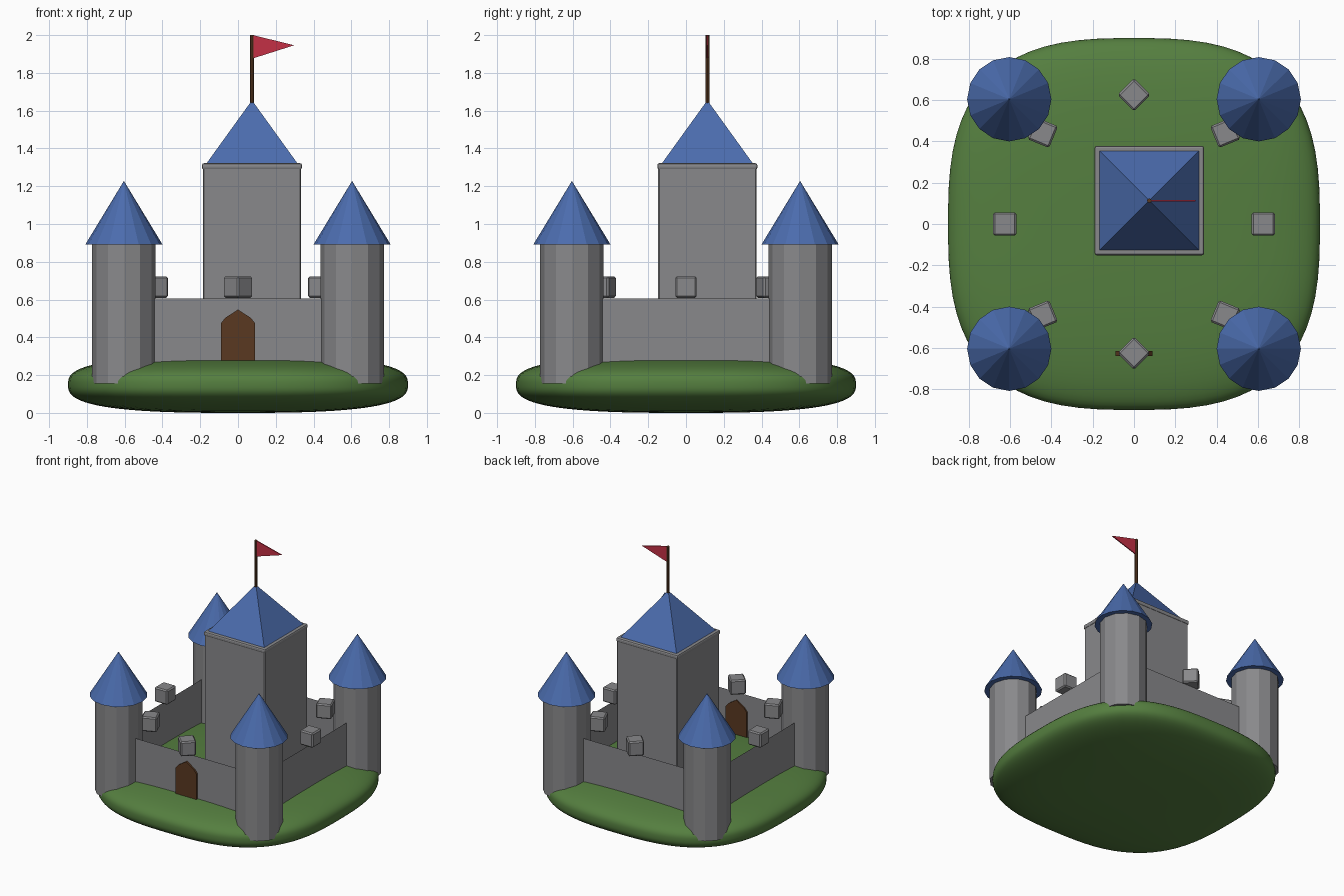
import bpy, bmesh
from math import pi, cos, sin, sqrt
from mathutils import Matrix

if "Cube" in bpy.data.objects:
    bpy.data.objects.remove(bpy.data.objects["Cube"])


def material(name, rgb):
    m = bpy.data.materials.new(name)
    m.diffuse_color = (*rgb, 1)
    m.use_nodes = True
    m.node_tree.nodes["Principled BSDF"].inputs["Base Color"].default_value = m.diffuse_color
    return m


GREEN = material("grass", (0.09, 0.21, 0.05))
BLUE = material("roof_blue", (0.07, 0.15, 0.42))
BROWN = material("wood", (0.10, 0.04, 0.015))
RED = material("flag_red", (0.55, 0.03, 0.06))
STONE = material("stone", (0.25, 0.25, 0.26))


def finish(name, bm, mat, bevel=0, segments=1):
    me = bpy.data.meshes.new(name)
    bmesh.ops.recalc_face_normals(bm, faces=bm.faces)
    bm.to_mesh(me)
    bm.free()
    ob = bpy.data.objects.new(name, me)
    bpy.context.collection.objects.link(ob)
    me.materials.append(mat)
    if bevel:
        b = ob.modifiers.new("bevel", 'BEVEL')
        b.width, b.segments = bevel, segments
    return ob


def cone(name, x, y, z0, z1, r0, r1, sides, mat, turn=0.0, caps=True):
    bm = bmesh.new()
    bmesh.ops.create_cone(bm, cap_ends=caps, segments=sides, radius1=r0, radius2=r1,
                          depth=z1 - z0, matrix=Matrix.Rotation(turn, 4, 'Z'))
    bmesh.ops.remove_doubles(bm, verts=bm.verts, dist=1e-5)
    ob = finish(name, bm, mat)
    ob.location = (x, y, (z0 + z1) / 2)
    return ob


def box(name, loc, size, mat, turn=0.0, bevel=0, segments=1):
    bm = bmesh.new()
    bmesh.ops.create_cube(bm, size=1)
    bmesh.ops.scale(bm, vec=size, verts=bm.verts)
    ob = finish(name, bm, mat, bevel, segments)
    ob.location = loc
    ob.rotation_euler.z = turn
    return ob


def plate(name, outline, y, thick, mat):
    """Extrude an x-z outline along y, centred on y."""
    bm = bmesh.new()
    f = bm.faces.new([bm.verts.new((x, y - thick / 2, z)) for x, z in outline])
    ext = bmesh.ops.extrude_face_region(bm, geom=[f])
    vs = [g for g in ext['geom'] if isinstance(g, bmesh.types.BMVert)]
    bmesh.ops.translate(bm, vec=(0, thick, 0), verts=vs)
    return finish(name, bm, mat)


# Grassy mound: subdivided cube rounded into a squarish pebble
bm = bmesh.new()
bmesh.ops.create_cube(bm, size=2)
bmesh.ops.subdivide_edges(bm, edges=bm.edges, cuts=19, use_grid_fill=True)
N = 2.85
for v in bm.verts:
    v.co /= sum(abs(c) ** N for c in v.co) ** (1 / N)
    v.co = (v.co.x * 0.9, v.co.y * 0.9, v.co.z * 0.15 + 0.15)
for f in bm.faces:
    f.smooth = True
finish("grass_mound", bm, GREEN)

# Curtain wall: open square ring
WALL = 0.625
cone("curtain_wall", 0, 0, 0.155, 0.605, WALL * sqrt(2), WALL * sqrt(2), 4, STONE, pi / 4, False)

# Merlons around the wall
for i in range(8):
    a = i * pi / 4
    box(f"merlon_{i + 1}", (WALL * cos(a), WALL * sin(a), 0.666), (0.113, 0.113, 0.113),
        STONE, a / 2, 0.009)

# Corner towers with conical roofs
for sx in (-1, 1):
    for sy in (-1, 1):
        tag = ("front" if sy < 0 else "back") + ("_left" if sx < 0 else "_right")
        x, y = 0.604 * sx, 0.604 * sy
        cone("tower_" + tag, x, y, 0.155, 0.893, 0.168, 0.168, 12, STONE)
        cone("tower_roof_" + tag, x, y, 0.892, 1.228, 0.204, 0, 16, BLUE)

# Keep with rim and pyramid roof
KX, KY = 0.074, 0.113
box("keep", (KX, KY, 0.73), (0.52, 0.52, 1.14), STONE, 0, 0.006)
box("keep_rim", (KX, KY, 1.305), (0.53, 0.53, 0.034), STONE, 0, 0.011, 2)
cone("keep_roof", KX, KY, 1.315, 1.655, 0.245 * sqrt(2), 0, 4, BLUE, pi / 4)

# Flagpole and pennant
cone("flagpole", KX, KY, 1.62, 2.0, 0.011, 0.011, 8, BROWN)
plate("pennant", [(KX + 0.006, 2.0), (KX + 0.006, 1.877), (0.297, 1.946)], KY, 0.008, RED)

# Pointed gate in the front wall
plate("gate", [(-0.09, 0.2), (0.09, 0.2), (0.09, 0.475), (0.068, 0.503), (0, 0.547),
               (-0.068, 0.503), (-0.09, 0.475)], -0.627, 0.024, BROWN)
